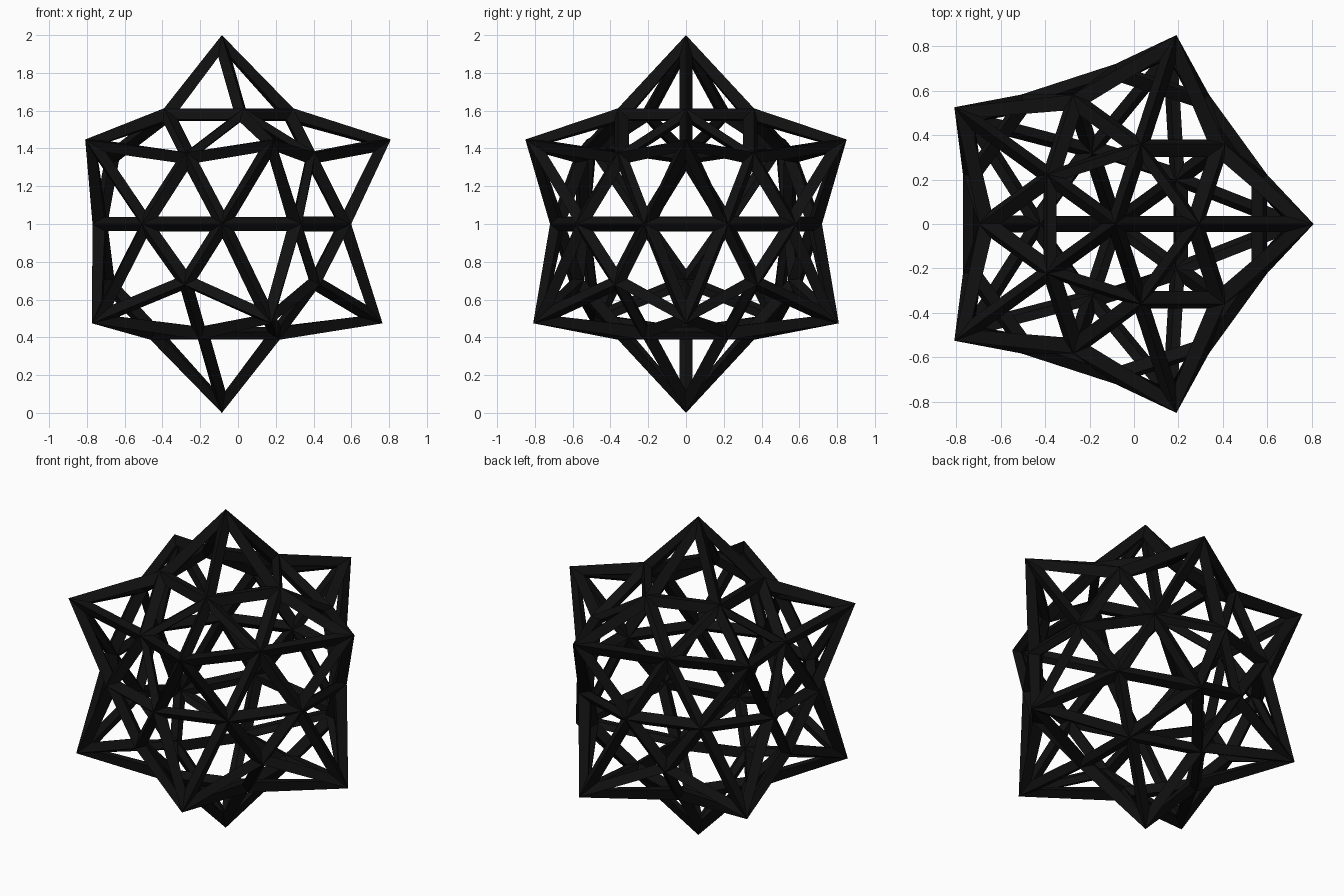
import bpy, bmesh
from mathutils import Vector

if "Cube" in bpy.data.objects:
    bpy.data.objects.remove(bpy.data.objects["Cube"])

VALLEY = 0.72      # radius of the recessed joints
BAR = 0.08         # strut thickness


def is_spike(z):
    """Poles, the upper five-point ring and the lower five-point ring stick out."""
    return abs(z) > 0.99 or 0.43 < z < 0.47 or -0.55 < z < -0.50


# Geodesic cage: spike joints stay at radius 1, all others are pulled in
bm = bmesh.new()
bmesh.ops.create_icosphere(bm, subdivisions=2, radius=1.0)
for v in bm.verts:
    direction = v.co.normalized()
    v.co = direction * (1.0 if is_spike(direction.z) else VALLEY)

# Centre the outline on x and stand the lower pole on the ground
xs = [v.co.x for v in bm.verts]
bmesh.ops.translate(bm, verts=bm.verts, vec=Vector((-(min(xs) + max(xs)) / 2, 0, 1)))
bmesh.ops.recalc_face_normals(bm, faces=bm.faces)

mesh = bpy.data.meshes.new("spiked_lattice")
bm.to_mesh(mesh)
bm.free()
cage = bpy.data.objects.new("spiked_lattice", mesh)
bpy.context.collection.objects.link(cage)

# Struts along every edge, growing inward from the cage
wire = cage.modifiers.new("struts", 'WIREFRAME')
wire.thickness = BAR
wire.offset = -1
wire.use_even_offset = True
wire.use_replace = True

# Black finish
black = bpy.data.materials.new("black")
black.diffuse_color = (0.005, 0.005, 0.005, 1)
black.use_nodes = True
black.node_tree.nodes["Principled BSDF"].inputs["Base Color"].default_value = black.diffuse_color
mesh.materials.append(black)
